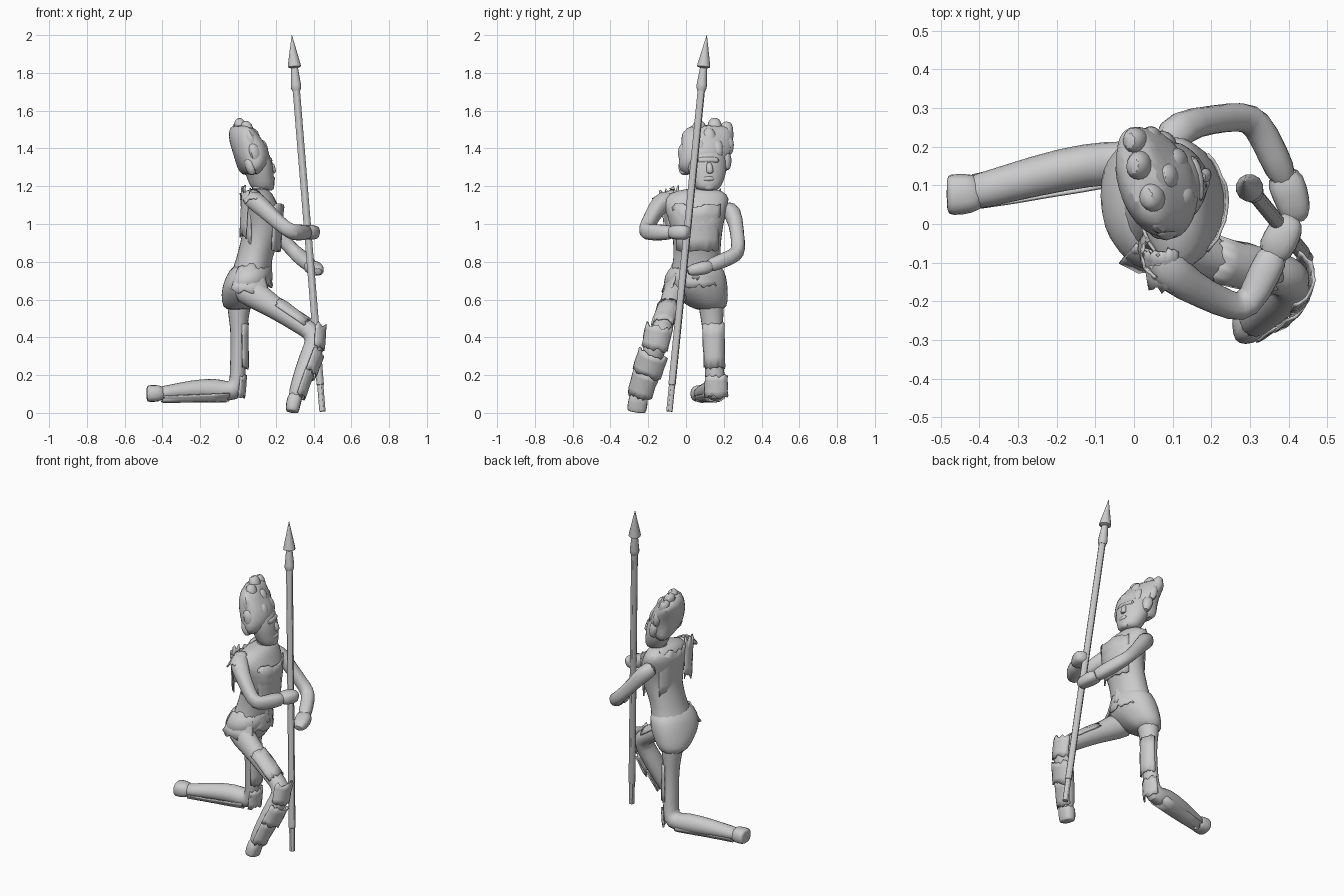
import bpy, bmesh, math, random
from mathutils import Vector, Matrix

random.seed(4)


def finish(name, bm, sub=0, angle=40):
    bmesh.ops.recalc_face_normals(bm, faces=bm.faces)
    me = bpy.data.meshes.new(name)
    bm.to_mesh(me)
    bm.free()
    ob = bpy.data.objects.new(name, me)
    bpy.context.collection.objects.link(ob)
    if sub:
        m = ob.modifiers.new("smooth", 'SUBSURF')
        m.levels = m.render_levels = sub
    bpy.ops.object.select_all(action='DESELECT')
    ob.select_set(True)
    bpy.context.view_layer.objects.active = ob
    bpy.ops.object.shade_smooth_by_angle(angle=math.radians(angle))
    return ob


def skin(name, rings, sub=0, angle=40):
    bm = bmesh.new()
    vs = [[bm.verts.new(p) for p in r] for r in rings]
    n = len(vs[0])
    for a, b in zip(vs, vs[1:]):
        for i in range(n):
            j = (i + 1) % n
            bm.faces.new((a[i], a[j], b[j], b[i]))
    bm.faces.new(vs[0])
    bm.faces.new(vs[-1])
    return finish(name, bm, sub, angle)


def stack(name, rows, yaw=0, n=12, rough=0.0, sub=1):
    """Loft of horizontal ovals: z, x0, x1, y0, y1."""
    rings = []
    for z, x0, x1, y0, y1 in rows:
        r = []
        for i in range(n):
            a = math.tau * i / n
            k = 1 + random.uniform(-rough, rough)
            v = Vector(((x1 - x0) / 2 * math.cos(a) * k, (y1 - y0) / 2 * math.sin(a) * k,
                        random.uniform(-rough, rough) * .12))
            v.rotate(Matrix.Rotation(math.radians(yaw), 3, 'Z'))
            r.append(v + Vector(((x0 + x1) / 2, (y0 + y1) / 2, z)))
        rings.append(r)
    return skin(name, rings, sub, 60)


def frame(t, side):
    u = Vector(side)
    u = (u - t * u.dot(t)).normalized()
    return u, t.cross(u)


def limb(name, pts, side=(0, 1, 0), n=10, sub=1, rough=0.04, angle=60, box=1.0):
    """Tube through x, y, z, half-width along side, half-depth; box < 1 squares it."""
    P = [Vector(p[:3]) for p in pts]
    rings = []
    sq = lambda c: math.copysign(abs(c) ** box, c)
    for i, p in enumerate(pts):
        t = Vector()
        if i > 0:
            t += (P[i] - P[i - 1]).normalized()
        if i < len(P) - 1:
            t += (P[i + 1] - P[i]).normalized()
        u, v = frame(t.normalized(), side)
        r = []
        for j in range(n):
            a = math.tau * (j + .5) / n
            k = 1 + random.uniform(-rough, rough)
            r.append(P[i] + (u * sq(math.cos(a)) * p[3] + v * sq(math.sin(a)) * p[4]) * k)
        rings.append(r)
    return skin(name, rings, sub, angle)


def plate(name, p0, p1, r0, r1, face, half=75, ragged=0.012, squash=1.0):
    """Curved armour sheet around an axis, with ragged ends."""
    p0, p1 = Vector(p0), Vector(p1)
    t = (p1 - p0).normalized()
    u, v = frame(t, face)
    bm = bmesh.new()
    n, m = 12, 4
    grid = []
    for k in range(m + 1):
        f = k / m
        row = []
        for i in range(n + 1):
            a = math.radians(half) * (2 * i / n - 1)
            r = r0 + (r1 - r0) * f + random.uniform(-.003, .003)
            p = p0.lerp(p1, f) + u * math.cos(a) * r * squash + v * math.sin(a) * r
            if k in (0, m):
                p += t * random.uniform(-ragged, ragged)
            row.append(bm.verts.new(p))
        grid.append(row)
    for a, b in zip(grid, grid[1:]):
        for i in range(n):
            bm.faces.new((a[i], a[i + 1], b[i + 1], b[i]))
    ob = finish(name, bm)
    s = ob.modifiers.new("thickness", 'SOLIDIFY')
    s.thickness = 0.008
    return ob


# Spear shaft, butt and head share one leaning axis
base, tip = Vector((.447, -.088, .008)), Vector((.285, .11, 2.0))
def spear(name, rows):
    limb(name, [(*base.lerp(tip, f), r, r) for f, r in rows], n=12, sub=0, rough=0, angle=30)
spear("spear_shaft", [(0, .017), (.07, .017), (.071, .02), (.86, .02)])
spear("spear_socket", [(.852, .022), (.86, .028), (.868, .028), (.917, .018)])
spear("spear_head", [(.912, .018), (.916, .036), (.921, .035), (1, .001)])

# Body
stack("torso", [
    (.62, -.05, .15, -.06, .20), (.70, -.06, .165, -.10, .205), (.78, -.02, .175, -.075, .185),
    (.86, .0, .195, -.065, .185), (.95, .025, .24, -.075, .195), (1.04, .02, .245, -.10, .21),
    (1.11, .01, .21, -.135, .235), (1.16, .02, .185, -.11, .23), (1.19, .06, .15, .02, .16)],
    n=16, rough=.03)
stack("hips", [(.54, -.07, .07, .05, .21), (.59, -.09, .115, -.03, .225), (.66, -.09, .17, -.13, .225),
               (.72, -.07, .18, -.125, .215), (.80, -.025, .175, -.075, .19)], n=16, rough=.03)
limb("neck", [(.10, .08, 1.12, .065, .06), (.12, .10, 1.17, .05, .045), (.12, .11, 1.24, .05, .045)])

# Head and tall rough hair
stack("head", [(1.175, .09, .18, .06, .17), (1.20, .06, .20, .04, .19), (1.25, .045, .19, .015, .215),
               (1.30, .02, .19, 0, .22), (1.36, 0, .175, -.01, .22), (1.42, -.02, .14, 0, .22)],
      yaw=15, rough=.03)
stack("tall_hair", [(1.25, .03, .10, -.02, .23), (1.31, -.005, .15, -.045, .24), (1.37, -.025, .17, -.04, .235),
                    (1.43, -.04, .14, -.035, .25), (1.49, -.045, .09, -.02, .255), (1.525, -.03, .06, .02, .24)],
      yaw=15, rough=.09, n=18)
for i, (x, y, z, s) in enumerate([(0, .215, 1.495, .05), (.01, .15, 1.515, .05), (.045, .07, 1.50, .05),
                                  (.06, .02, 1.45, .055), (.08, .0, 1.38, .055), (.06, -.005, 1.31, .045),
                                  (.04, .215, 1.42, .05), (.07, .205, 1.34, .05), (.12, .07, 1.40, .05),
                                  (.10, .16, 1.40, .05), (.08, .12, 1.46, .05)]):
    limb("hair_lock", [(x - .015, y, z + s * .9, s * .5, s * .35), (x, y, z + s * .4, s * .85, s * .7),
                       (x + .01, y, z - s * .4, s * .85, s * .7), (x + .02, y, z - s * 1.2, s * .6, s * .4)],
         n=8, rough=.15)
# Nose, brow, lips and chin
limb("nose", [(.17, .12, 1.33, .015, .015), (.187, .127, 1.29, .02, .018), (.186, .127, 1.265, .023, .015)], n=8)
limb("brow", [(.165, .05, 1.335, .02, .02), (.165, .12, 1.34, .02, .02), (.145, .18, 1.335, .018, .018)],
     side=(0, 0, 1), n=8)
limb("lips", [(.177, .08, 1.238, .014, .014), (.188, .12, 1.24, .016, .015), (.172, .15, 1.238, .014, .014)],
     side=(0, 0, 1), n=8)
limb("chin", [(.165, .09, 1.198, .02, .02), (.175, .12, 1.197, .024, .024), (.163, .15, 1.198, .02, .02)],
     side=(0, 0, 1), n=8)

# Arms reaching to the spear
limb("raised_arm", [(.06, -.07, 1.145, .05, .06), (.10, -.135, 1.115, .052, .055), (.18, -.18, 1.04, .044, .04),
                    (.255, -.215, .972, .04, .04), (.295, -.215, .955, .045, .042), (.34, -.12, .955, .045, .046),
                    (.37, -.06, .955, .036, .04)], side=(0, 0, 1), box=.8)
limb("raised_hand", [(.35, -.09, .955, .035, .045), (.38, -.04, .957, .042, .05),
                     (.40, .0, .955, .04, .045), (.41, .02, .95, .025, .025)], side=(0, 0, 1), box=.7)
limb("lower_arm", [(.08, .2, 1.09, .045, .05), (.12, .255, 1.06, .052, .048), (.20, .27, .96, .04, .038),
                   (.28, .28, .87, .038, .04), (.318, .265, .835, .04, .044), (.36, .18, .80, .042, .042),
                   (.395, .10, .77, .036, .04)], side=(0, 0, 1), box=.8)
limb("lower_hand", [(.38, .14, .78, .036, .05), (.405, .08, .765, .038, .05),
                    (.418, .03, .755, .032, .042), (.42, .005, .745, .02, .025)], side=(0, 0, 1), box=.7)

# Kneeling leg folded back along the ground
limb("kneeling_leg", [(.02, .12, .68, .08, .085), (.0, .135, .58, .075, .07), (.005, .14, .45, .055, .045),
                      (.0, .145, .30, .052, .043), (.0, .155, .16, .055, .048), (-.02, .16, .11, .06, .066),
                      (-.12, .155, .125, .06, .062), (-.25, .125, .12, .056, .055), (-.38, .09, .108, .048, .038),
                      (-.43, .08, .10, .05, .042)], side=(0, 1, 0))
limb("kneeling_foot", [(-.39, .088, .112, .045, .035), (-.425, .078, .102, .056, .05),
                       (-.475, .075, .102, .058, .048), (-.485, .075, .102, .05, .042)], n=8, box=.65)
plate("kneeling_thigh_plate", (.01, .145, .47), (.01, .15, .24), .06, .058, (1, .1, 0), 80, squash=.8)
plate("kneeling_knee_plate", (.0, .16, .20), (-.01, .16, .09), .064, .066, (1, 0, 0), 75, squash=.75)
plate("kneeling_shin_plate", (-.06, .155, .118), (-.40, .085, .098), .062, .046, (0, 0, -1), 75)

# Forward leg with stepped armour
limb("forward_leg", [(.01, -.03, .68, .075, .09), (.08, -.06, .63, .07, .08), (.20, -.09, .555, .06, .06),
                     (.33, -.12, .465, .055, .05), (.40, -.135, .425, .058, .058), (.41, -.155, .37, .06, .06),
                     (.37, -.19, .27, .065, .058), (.325, -.23, .15, .06, .05), (.295, -.255, .06, .055, .042)],
     side=(0, 1, 0))
limb("forward_foot", [(.31, -.245, .11, .052, .042), (.292, -.257, .05, .056, .042),
                      (.288, -.262, .01, .054, .038), (.287, -.263, .004, .048, .032)], n=8, box=.65)
plate("forward_thigh_plate", (.20, -.09, .56), (.35, -.125, .455), .064, .062, (.4, -.1, .9), 75, squash=.9)
plate("forward_knee_plate", (.41, -.14, .46), (.40, -.165, .34), .074, .074, (1, -.1, 0), 80, squash=.8)
plate("forward_shin_plate", (.395, -.168, .32), (.355, -.205, .21), .085, .083, (1, -.1, 0), 75, squash=.75)
plate("forward_ankle_plate", (.355, -.205, .22), (.31, -.245, .09), .075, .068, (1, -.1, 0), 75, squash=.7)

# Jacket sheets, shoulder ridge and skirt flaps
plate("back_plate", (.10, .05, 1.17), (.10, .06, .88), .15, .125, (-1, 0, 0), 65, .025, .6)
plate("chest_plate", (.12, .055, 1.10), (.12, .06, .86), .155, .135, (1, 0, 0), 55, .012, .8)
plate("rear_shoulder_plate", (.065, -.085, 1.18), (.05, -.06, .94), .06, .05, (-.9, -.2, 0), 65, .02, .8)
plate("front_shoulder_plate", (.07, -.06, 1.15), (.08, -.16, 1.11), .05, .045, (-.3, 0, 1), 75, .012, .7)
plate("skirt_front", (.07, .05, .78), (.07, .05, .67), .12, .135, (1, 0, 0), 55, .015, .85)
plate("skirt_side", (.06, .03, .78), (.05, .03, .64), .105, .16, (.1, -1, 0), 40, .012)
plate("belt_pouch", (.14, .05, .82), (.14, .05, .71), .036, .042, (1, 0, 0), 85, .01)
